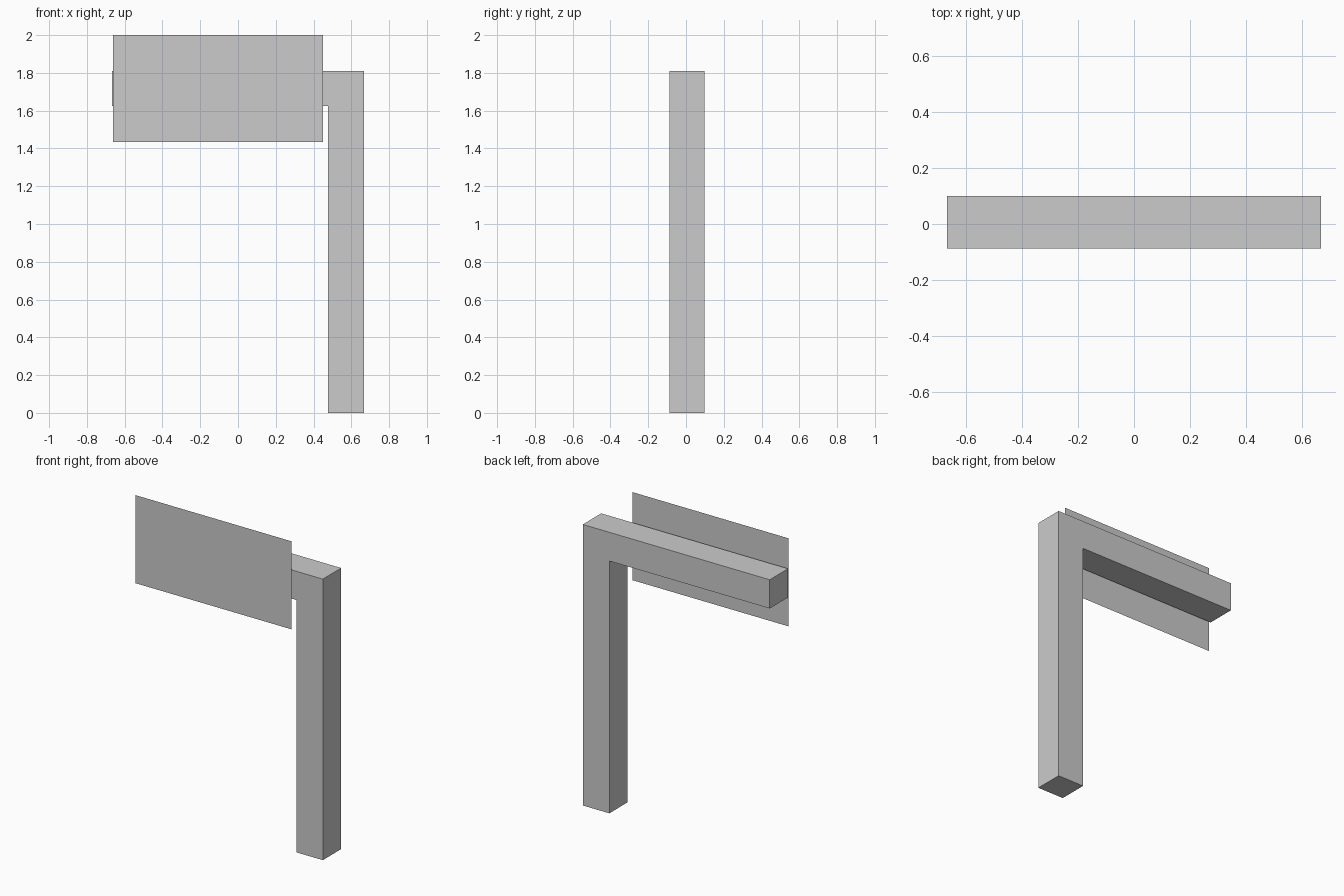
import bpy, bmesh
from mathutils import Vector

if "Cube" in bpy.data.objects:
    bpy.data.objects.remove(bpy.data.objects["Cube"])


def profile_object(name, points, y, depth=0.0):
    """Flat outline in the XZ plane, optionally extruded towards +y."""
    bm = bmesh.new()
    face = bm.faces.new([bm.verts.new((x, y, z)) for x, z in points])
    if depth:
        ext = bmesh.ops.extrude_face_region(bm, geom=[face], use_keep_orig=True)
        moved = [g for g in ext["geom"] if isinstance(g, bmesh.types.BMVert)]
        bmesh.ops.translate(bm, verts=moved, vec=Vector((0, depth, 0)))
        bmesh.ops.recalc_face_normals(bm, faces=bm.faces)
    mesh = bpy.data.meshes.new(name)
    bm.to_mesh(mesh)
    bm.free()
    obj = bpy.data.objects.new(name, mesh)
    bpy.context.collection.objects.link(obj)
    return obj


# Square-section upright with a horizontal arm at the top
left, right, inner = -0.666, 0.666, 0.477
arm_bottom, arm_top = 1.625, 1.81
profile_object("post_and_arm", [
    (inner, 0), (right, 0), (right, arm_top),
    (left, arm_top), (left, arm_bottom), (inner, arm_bottom),
], y=-0.088, depth=0.187)

# Thin sign panel floating just in front of the arm
profile_object("sign_panel", [
    (-0.662, 1.433), (0.45, 1.433), (0.45, 2.0), (-0.662, 2.0),
], y=-0.099)
